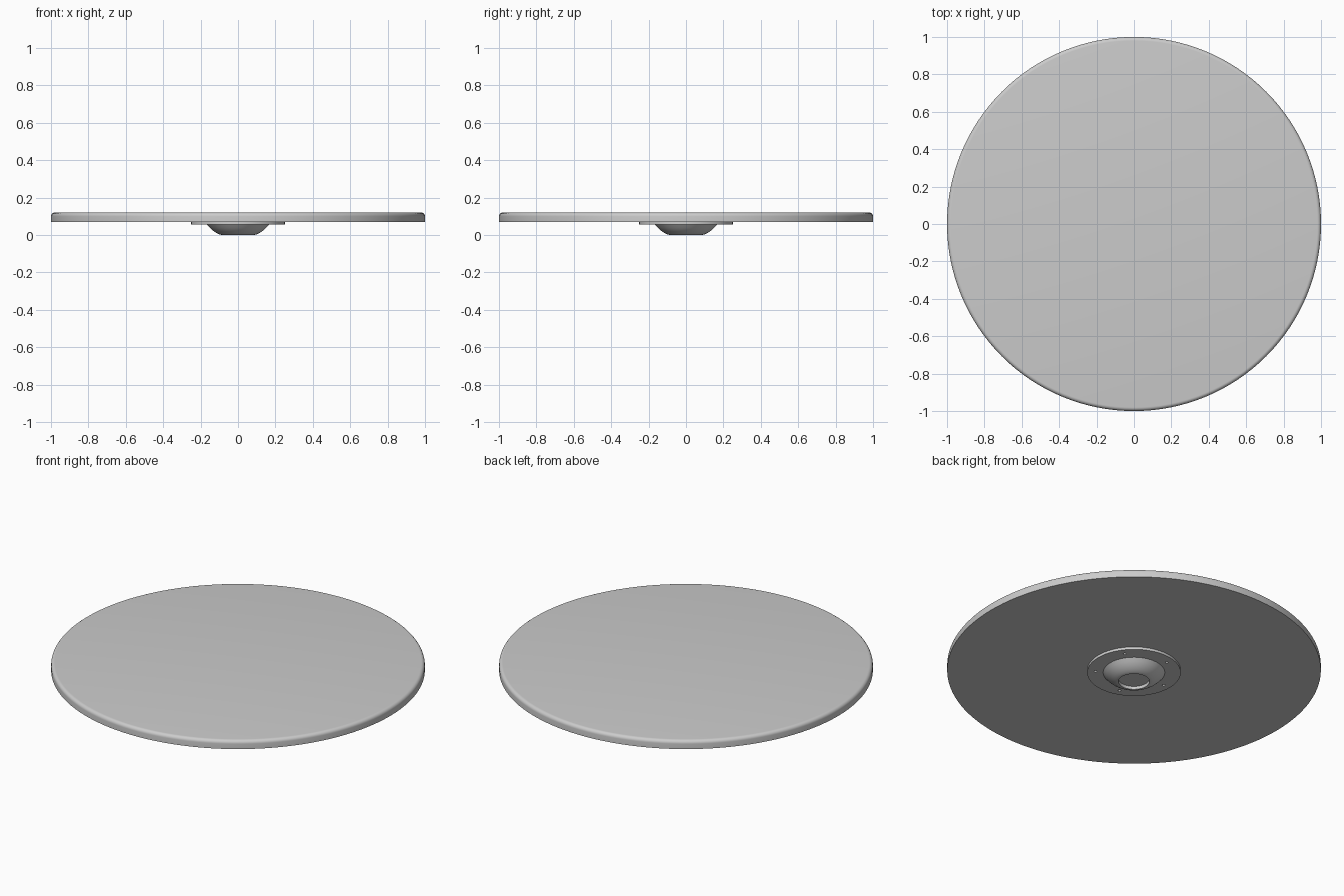
import bpy
import bmesh
from math import pi, cos, sin, radians

cube = bpy.data.objects.get("Cube")
if cube:
    bpy.data.objects.remove(cube, do_unlink=True)

grey = bpy.data.materials.new("plain_grey")
grey.use_nodes = True
colour = (0.6, 0.6, 0.6, 1)
grey.diffuse_color = colour
grey.node_tree.nodes["Principled BSDF"].inputs["Base Color"].default_value = colour


def lathe(name, profile, steps):
    """Turn a closed (radius, height) profile around the z axis."""
    bm = bmesh.new()
    verts = [bm.verts.new((r, 0, z)) for r, z in profile]
    edges = [bm.edges.new(pair) for pair in zip(verts, verts[1:])]
    bmesh.ops.spin(bm, geom=verts + edges, cent=(0, 0, 0), axis=(0, 0, 1),
                   angle=2 * pi, steps=steps, use_merge=True)
    bmesh.ops.remove_doubles(bm, verts=bm.verts, dist=0.0001)
    bmesh.ops.recalc_face_normals(bm, faces=bm.faces)
    mesh = bpy.data.meshes.new(name)
    bm.to_mesh(mesh)
    bm.free()
    mesh.materials.append(grey)
    obj = bpy.data.objects.new(name, mesh)
    bpy.context.collection.objects.link(obj)
    return obj


def smooth(obj):
    bpy.ops.object.select_all(action='DESELECT')
    obj.select_set(True)
    bpy.context.view_layer.objects.active = obj
    bpy.ops.object.shade_smooth_by_angle(angle=radians(35))


# Round top with a softened upper edge
top, under, soft = 0.12, 0.07, 0.02
arc = [(1 - soft + soft * cos(a), top - soft + soft * sin(a))
       for a in (i * pi / 12 for i in range(7))]
tabletop = lathe("tabletop", [(0, under), (1, under)] + arc + [(0, top)], 128)
smooth(tabletop)

# Mounting flange under the top
flange_low = 0.055
flange = lathe("mounting_flange",
               [(0, flange_low), (0.25, flange_low), (0.25, under), (0, under)], 96)

# Five screw holes cut through the flange
for i in range(5):
    a = radians(36 + 72 * i)
    bpy.ops.mesh.primitive_cylinder_add(
        vertices=16, radius=0.008, depth=0.024,
        location=(0.207 * cos(a), 0.207 * sin(a), flange_low))
    cutter = bpy.context.object
    cutter.name = "screw_hole_cutter"
    cutter.hide_render = True
    cutter.hide_set(True)
    cut = flange.modifiers.new("screw_hole", 'BOOLEAN')
    cut.operation = 'DIFFERENCE'
    cut.solver = 'EXACT'
    cut.object = cutter
    bpy.context.view_layer.update()
    bpy.ops.object.select_all(action='DESELECT')
    flange.select_set(True)
    bpy.context.view_layer.objects.active = flange
    bpy.ops.object.modifier_apply(modifier=cut.name)
    bpy.data.objects.remove(cutter, do_unlink=True)
smooth(flange)

# Rounded hub below the flange, with a shallow socket in its tip
hub = lathe("hub", [(0, flange_low + 0.005), (0.165, flange_low + 0.005),
                    (0.165, flange_low), (0.15, 0.038), (0.133, 0.023),
                    (0.115, 0.011), (0.1, 0.004), (0.087, 0),
                    (0.083, 0), (0.083, 0.018), (0, 0.018)], 96)
smooth(hub)
